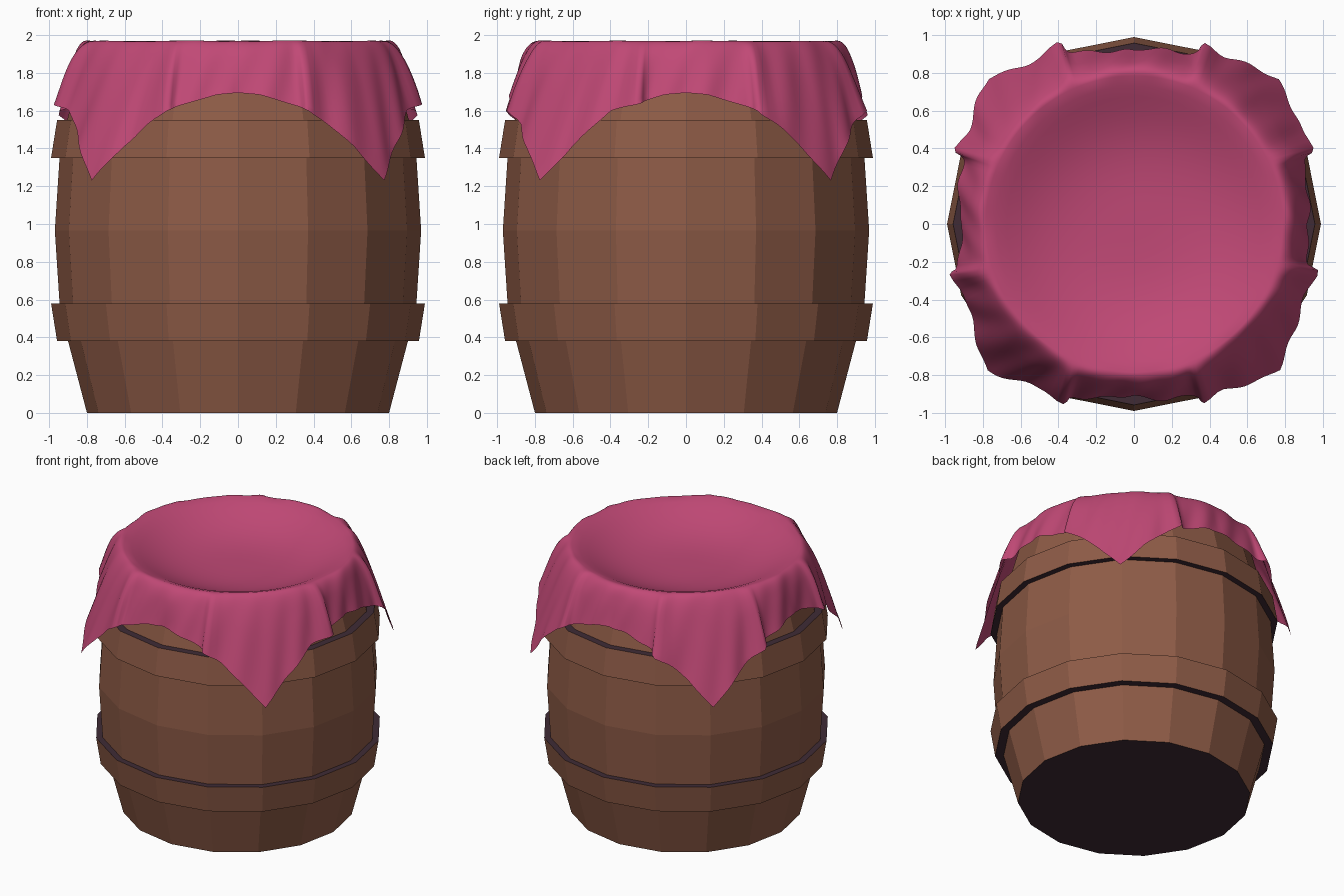
import bpy, bmesh
from math import sin, cos, pi, radians, degrees, exp

cube = bpy.data.objects.get("Cube")
if cube:
    bpy.data.objects.remove(cube, do_unlink=True)


def material(name, rgb):
    m = bpy.data.materials.new(name)
    m.use_nodes = True
    m.diffuse_color = (*rgb, 1)
    m.node_tree.nodes["Principled BSDF"].inputs["Base Color"].default_value = (*rgb, 1)
    return m


WOOD = material("brown wood", (0.27, 0.105, 0.062))
DARK = material("dark edge", (0.05, 0.024, 0.036))
CLOTH = material("pink cloth", (0.53, 0.066, 0.18))


def add_object(name, bm, mats):
    mesh = bpy.data.meshes.new(name)
    bm.to_mesh(mesh)
    bm.free()
    for m in mats:
        mesh.materials.append(m)
    ob = bpy.data.objects.new(name, mesh)
    bpy.context.collection.objects.link(ob)
    return ob


def ring(bm, count, point):
    return [bm.verts.new(point(2 * pi * i / count)) for i in range(count)]


def bridge(bm, a, b):
    n = len(a)
    for i in range(n):
        j = (i + 1) % n
        bm.faces.new((a[i], a[j], b[j], b[i]))


def lathe(name, profile, closed=False):
    """Sixteen-sided turned part; faces pointing up or down are dark."""
    bm = bmesh.new()
    rings = [ring(bm, 16, lambda a: (r * cos(a), r * sin(a), z)) for r, z in profile]
    for a, b in zip(rings, rings[1:]):
        bridge(bm, a, b)
    if closed:
        bridge(bm, rings[-1], rings[0])
    else:
        bm.faces.new(rings[0][::-1])
        bm.faces.new(rings[-1])
    bmesh.ops.recalc_face_normals(bm, faces=bm.faces)
    for f in bm.faces:
        f.material_index = int(abs(f.normal.z) > 0.8)
    return add_object(name, bm, [WOOD, DARK])


# Barrel body with a sunken lid, and two hoops
lathe("barrel_body", [(0.80, 0), (0.90, 0.38), (0.945, 0.58), (0.97, 0.965), (0.945, 1.35),
                      (0.905, 1.55), (0.80, 1.93), (0.74, 1.93), (0.74, 1.72)])
lathe("lower_hoop", [(0.89, 0.38), (0.958, 0.38), (0.99, 0.58), (0.93, 0.58)], True)
lathe("upper_hoop", [(0.93, 1.35), (0.99, 1.35), (0.958, 1.55), (0.89, 1.55)], True)

# Square cloth draped over the top: pinched folds beside each corner flap
FOLDS = [25, 66, 115, 155, 198, 246, 294, 343]


def mix(d, stops):
    for (d0, v0), (d1, v1) in zip(stops, stops[1:]):
        if d <= d1:
            return v0 + (v1 - v0) * (d - d0) / (d1 - d0)
    return stops[-1][1]


def cloth_point(a, t):
    """Point on the hanging skirt, t = 0 at the rim and 1 at the hem."""
    deg = degrees(a) % 360
    d = abs(deg % 90 - 45)
    hem_r = mix(d, [(0, 1.09), (10, 1.03), (22, 0.965), (45, 0.915)])
    hem_z = mix(d, [(0, 1.23), (9, 1.41), (21, 1.60), (38, 1.685), (45, 1.695)])
    rim_r, rim_z = 0.785, 1.968
    mid_r, mid_z = hem_r + 0.45 * (0.85 - hem_r), hem_z + 0.45 * (1.97 - hem_z)
    k = [(1 - t) ** 3, 3 * t * (1 - t) ** 2, 3 * t * t * (1 - t), t ** 3]
    r = k[0] * rim_r + k[1] * 0.86 + k[2] * mid_r + k[3] * hem_r
    z = k[0] * rim_z + k[1] * 1.985 + k[2] * mid_z + k[3] * hem_z
    # Soft ripples
    r += t * (0.009 * sin(13 * a + 1) + 0.007 * sin(29 * a + 5 * t))
    z += 0.006 * sin(9 * a) * sin(pi * min(1, 2 * t)) + 0.004 * sin(23 * a) * (1 - t) * t * 4
    # Folds bulge outwards and lean away from the flap
    for f in FOLDS:
        g = exp(-((deg - f) / 2.6) ** 2)
        wide = exp(-((deg - f) / 6) ** 2)
        lean = -1 if f % 90 < 45 else 1
        r += g * 0.045 * t ** 0.6 + wide * 0.012 * t
        z += wide * 0.03 * t * (1 - t)
        a += lean * g * 0.045 * t ** 0.7
    return r * cos(a), r * sin(a), z


def sag_point(a, u):
    """Point on the sagging middle, u = 0 at the centre and 1 at the rim."""
    r = 0.785 * u
    return r * cos(a), r * sin(a), 1.968 - 0.17 * (1 - u ** 3.2) ** 1.4


bm = bmesh.new()
N = 240
rings = [ring(bm, N, lambda a: sag_point(a, i / 14)) for i in range(1, 14)]
rings += [ring(bm, N, lambda a: cloth_point(a, i / 18)) for i in range(19)]
for inner, outer in zip(rings, rings[1:]):
    bridge(bm, outer, inner)
centre = bm.verts.new(sag_point(0, 0))
for i in range(N):
    bm.faces.new((centre, rings[0][i], rings[0][(i + 1) % N]))
bmesh.ops.recalc_face_normals(bm, faces=bm.faces)
if centre.normal.z < 0 or centre.link_faces[0].normal.z < 0:
    bmesh.ops.reverse_faces(bm, faces=bm.faces)
for f in bm.faces:
    f.smooth = True
add_object("draped_cloth", bm, [CLOTH])
